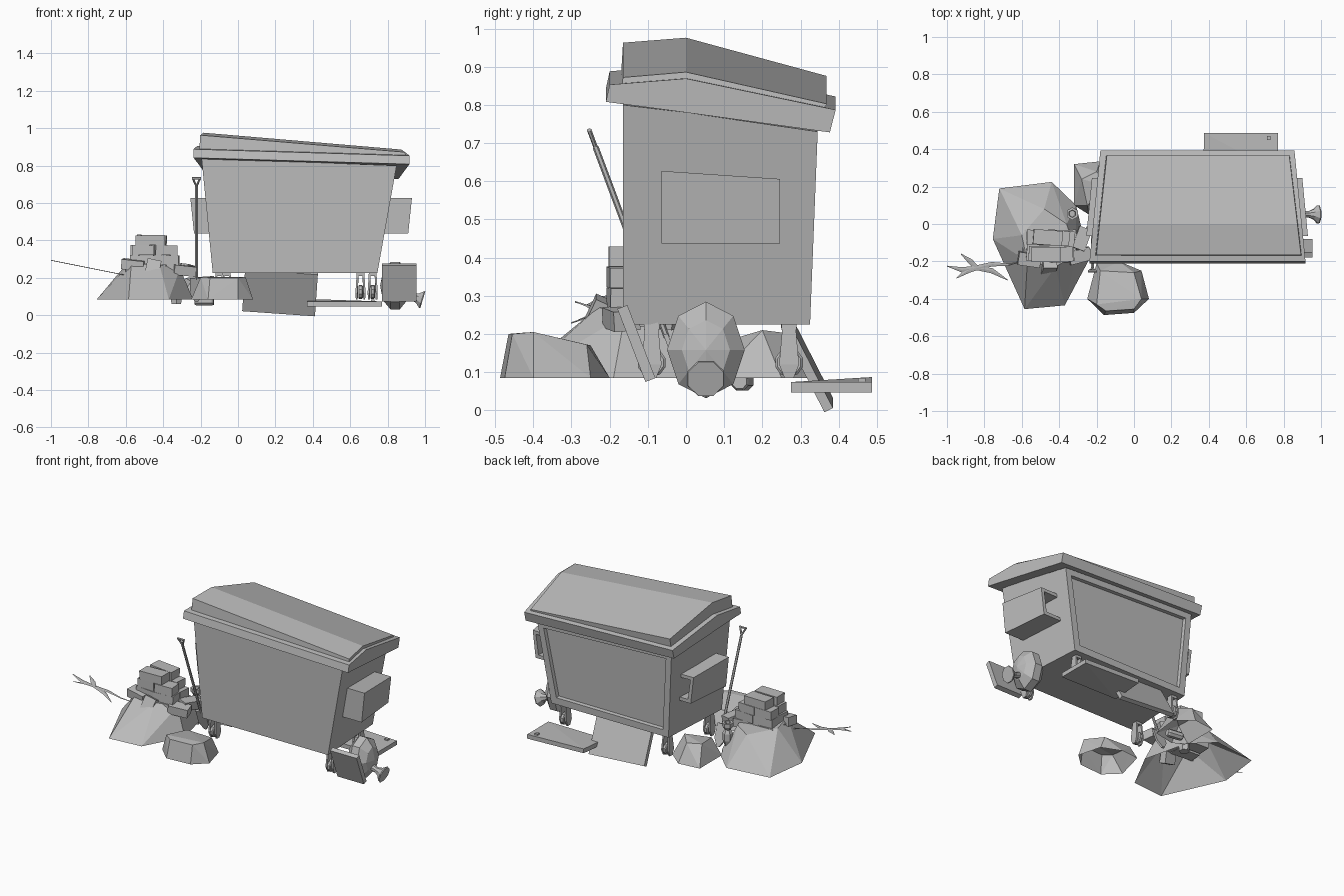
import bpy, bmesh, math, random
from mathutils import Vector, Matrix, Euler

if "Cube" in bpy.data.objects:
    bpy.data.objects.remove(bpy.data.objects["Cube"], do_unlink=True)
random.seed(4)

grey = bpy.data.materials.new("plain grey")
grey.use_nodes = True
grey.diffuse_color = (0.5, 0.5, 0.5, 1)
grey.node_tree.nodes["Principled BSDF"].inputs["Base Color"].default_value = (0.5, 0.5, 0.5, 1)


def finish(name, bm):
    bmesh.ops.recalc_face_normals(bm, faces=bm.faces)
    mesh = bpy.data.meshes.new(name)
    bm.to_mesh(mesh)
    bm.free()
    mesh.materials.append(grey)
    ob = bpy.data.objects.new(name, mesh)
    bpy.context.collection.objects.link(ob)


def box(name, loc, size, rot=(0, 0, 0)):
    bm = bmesh.new()
    m = Matrix.Translation(loc) @ Euler([math.radians(a) for a in rot]).to_matrix().to_4x4()
    bmesh.ops.create_cube(bm, size=1, matrix=m @ Matrix.Diagonal((*size, 1)))
    finish(name, bm)


def lathe(name, start, end, profile, sides):
    """Sweep (distance along axis 0..1, radius) pairs from start to end."""
    a, b = Vector(start), Vector(end)
    q = (b - a).to_track_quat('Z', 'Y')
    bm = bmesh.new()
    rings = []
    for t, r in profile:
        angles = [2 * math.pi * (i + 0.5) / sides for i in range(sides)]
        rings.append([bm.verts.new(a.lerp(b, t) + q @ Vector((r * math.cos(w), r * math.sin(w), 0))) for w in angles])
    for lo, hi in zip(rings, rings[1:]):
        for i in range(sides):
            j = (i + 1) % sides
            bm.faces.new((lo[i], lo[j], hi[j], hi[i]))
    bm.faces.new(rings[0])
    bm.faces.new(rings[-1])
    finish(name, bm)


def loft(rings):
    """Stack six-point rings: front pair, ridge right, back pair, ridge left."""
    bm = bmesh.new()
    vs = [[bm.verts.new(p) for p in r] for r in rings]
    for lo, hi in zip(vs, vs[1:]):
        for i in range(6):
            j = (i + 1) % 6
            bm.faces.new((lo[i], lo[j], hi[j], hi[i]))
    for r in (vs[0], vs[-1]):
        bm.faces.new((r[0], r[1], r[2], r[5]))
        bm.faces.new((r[2], r[3], r[4], r[5]))
    return bm


def ring(front, back, ys, left_z, right_z):
    """Trapezoid plan; z is listed as front, ridge, back for each end."""
    yf, yb = ys
    t = (0 - yf) / (yb - yf)
    ml, mr = [f + (b - f) * t for f, b in zip(front, back)]
    return [(front[0], yf, left_z[0]), (front[1], yf, right_z[0]), (mr, 0, right_z[1]),
            (back[1], yb, right_z[2]), (back[0], yb, left_z[2]), (ml, 0, left_z[1])]


def hull_mesh(pts):
    bm = bmesh.new()
    for p in pts:
        bm.verts.new(p)
    res = bmesh.ops.convex_hull(bm, input=bm.verts)
    inner = {v for v in res["geom_interior"] if isinstance(v, bmesh.types.BMVert)}
    bmesh.ops.delete(bm, geom=list(inner), context='VERTS')
    bmesh.ops.recalc_face_normals(bm, faces=bm.faces)
    bm.normal_update()
    return bm


def hull(name, pts):
    finish(name, hull_mesh(pts))


def recess(bm, margin, depth):
    """Sink a panel into the face that looks backwards."""
    bmesh.ops.recalc_face_normals(bm, faces=bm.faces)
    bm.normal_update()
    panel = [f for f in bm.faces if f.normal.y > 0.9]
    bmesh.ops.inset_region(bm, faces=panel, thickness=margin, depth=0)
    bmesh.ops.inset_region(bm, faces=panel, thickness=0.004, depth=-depth)


# container body with a recessed back panel
low = [0.225] * 3
bm = loft([
    ring((-0.135, 0.745), (-0.105, 0.715), (-0.165, 0.325), low, low),
    ring((-0.195, 0.848), (-0.14, 0.80), (-0.165, 0.345), (0.84, 0.82, 0.77), (0.80, 0.78, 0.73))])
recess(bm, 0.057, 0.022)
finish("container_body", bm)

# rim and sloping lid
finish("rim", loft([
    ring((-0.238, 0.917), (-0.18, 0.858), (-0.21, 0.377), (0.842, 0.816, 0.765), (0.808, 0.78, 0.728)),
    ring((-0.238, 0.917), (-0.18, 0.858), (-0.20, 0.392), (0.888, 0.905, 0.822), (0.853, 0.869, 0.787))]))
finish("lid", loft([
    ring((-0.207, 0.898), (-0.15, 0.835), (-0.17, 0.362), (0.88, 0.89, 0.81), (0.84, 0.855, 0.775)),
    ring((-0.202, 0.893), (-0.145, 0.83), (-0.165, 0.368), (0.963, 0.976, 0.876), (0.872, 0.886, 0.803))]))

# lifting pockets that follow the end walls, with a slot at the back
for side, s, outer, inner in (("left", 1, 0.93, 0.78), ("right", -1, -0.255, -0.125)):
    bm = bmesh.new()
    bmesh.ops.create_cube(bm, size=1)
    for v in bm.verts:
        x, y, z = v.co
        x = outer if x * s > 0 else inner
        x -= s * ((0.03 if y > 0 else 0) + (0.02 if z < 0 else 0))
        top = 0.606 if y > 0 else 0.627
        v.co = (x, 0.246 if y > 0 else -0.064, top if z > 0 else 0.437)
    recess(bm, 0.03, 0.12)
    finish(side + "_lift_pocket", bm)

# castors: wheel between two rounded fork plates
for i, (x, y) in enumerate([(0.72, -0.09), (0.655, 0.27), (-0.10, -0.09), (-0.06, 0.27)]):
    lathe(f"wheel_{i}", (x - 0.012, y, 0.125), (x + 0.012, y, 0.125), [(0, 0.032), (0.2, 0.038), (0.8, 0.038), (1, 0.032)], 10)
    box(f"castor_mount_{i}", (x, y, 0.22), (0.035, 0.04, 0.02))
    for s in (-1, 1):
        hull(f"fork_{i}_{s}", [(x + s * (o + spread), y + w, z) for o in (0.010, 0.020) for spread, w, z in (
            (0, -0.016, 0.235), (0, 0.016, 0.235), (0.007, -0.026, 0.12), (0.007, 0.026, 0.12),
            (0.005, -0.012, 0.085), (0.005, 0.012, 0.085))])

# boards: leaning behind, warped on the ground, tilted at the right end
box("leaning_board", (0.225, 0.317, 0.125), (0.39, 0.025, 0.25), (27, 4, 0))
hull("flat_board", [(x, y, z + h) for x, y, z in (
    (0.37, 0.28, 0.047), (0.77, 0.275, 0.047), (0.77, 0.487, 0.047), (0.375, 0.487, 0.06)) for h in (0, 0.027)])
box("flat_board_knob", (0.72, 0.46, 0.078), (0.02, 0.02, 0.014))
box("tilted_board", (0.863, -0.13, 0.175), (0.185, 0.028, 0.205), (21, 0, 0))

# faceted drum with a flared foot
bm = bmesh.new()
bmesh.ops.create_uvsphere(bm, u_segments=8, v_segments=5, radius=1)
bmesh.ops.transform(bm, verts=bm.verts, matrix=Matrix.Translation((0.84, 0.052, 0.158))
                    @ Matrix.Diagonal((0.08, 0.107, 0.133, 1)) @ Matrix.Rotation(math.radians(90), 4, 'Y'))
finish("drum", bm)
lathe("drum_foot", (0.88, 0.052, 0.115), (0.988, 0.052, 0.082),
      [(0, 0.022), (0.5, 0.018), (0.75, 0.03), (0.95, 0.052), (1, 0.05)], 8)


# rubble mounds: open-bottomed faceted shells
def mound(name, base, tops):
    bm = hull_mesh([(x, y, 0.085) for x, y in base] + tops)
    bmesh.ops.delete(bm, geom=[f for f in bm.faces if f.normal.z < -0.95], context='FACES')
    finish(name, bm)


mound("large_mound",
      [(-0.72, 0.19), (-0.44, 0.225), (-0.31, 0.1), (-0.24, -0.19), (-0.37, -0.435), (-0.585, -0.455), (-0.755, -0.08)],
      [(-0.6, -0.06, 0.27), (-0.48, 0.08, 0.25), (-0.36, 0.0, 0.25), (-0.31, -0.16, 0.25), (-0.42, -0.23, 0.27), (-0.57, -0.2, 0.28)])
mound("front_rock",
      [(-0.2, -0.21), (-0.08, -0.2), (0.04, -0.25), (0.08, -0.4), (0, -0.475), (-0.16, -0.487), (-0.25, -0.4)],
      [(-0.2, -0.43, 0.203), (-0.15, -0.465, 0.2), (0.0, -0.455, 0.2), (0.04, -0.4, 0.205), (0.0, -0.26, 0.172), (-0.18, -0.25, 0.17)])
mound("back_rock",
      [(-0.32, 0.32), (-0.18, 0.335), (-0.08, 0.25), (-0.1, 0.08), (-0.24, 0.05), (-0.32, 0.1)],
      [(-0.28, 0.24, 0.2), (-0.2, 0.28, 0.2), (-0.13, 0.2, 0.21), (-0.25, 0.1, 0.18)])

# brick stack: stepped courses of paired bricks, one pair on top
for course, (width, count) in enumerate([(0.30, 2), (0.27, 2), (0.24, 2), (0.16, 1)]):
    z, length = 0.24 + course * 0.054, width / count
    for row, y in enumerate((-0.165, -0.07)):
        for k in range(count):
            x = -0.445 - 0.005 * course + (k - (count - 1) / 2) * length + random.uniform(-0.012, 0.012)
            box(f"brick_{course}_{row}_{k}", (x, y + random.uniform(-0.008, 0.008), z), (length * 0.97, 0.08, 0.053),
                (0, random.uniform(-2, 2), random.uniform(-7, 7)))
for i, (x, y, z, turn) in enumerate([(-0.28, -0.08, 0.245, 70), (-0.29, -0.17, 0.24, 15), (-0.56, -0.19, 0.27, -8)]):
    box(f"loose_brick_{i}", (x, y, z), (0.12, 0.07, 0.053), (5, 6, turn))
box("sliding_brick", (-0.46, -0.24, 0.23), (0.075, 0.05, 0.13), (-25, 12, 0))

# shovel leaning on the front corner
top, foot = Vector((-0.222, -0.237, 0.69)), Vector((-0.222, -0.05, 0.19))
lathe("shovel_handle", foot, top, [(0, 0.008), (1, 0.008)], 6)
up = (top - foot).normalized()
grip = top + up * 0.045
lathe("shovel_grip", grip + Vector((-0.023, 0, 0)), grip + Vector((0.023, 0, 0)), [(0, 0.007), (1, 0.007)], 6)
for s in (-1, 1):
    lathe(f"shovel_yoke_{s}", top, grip + Vector((s * 0.02, 0, 0)), [(0, 0.006), (1, 0.006)], 6)
across = up.cross(Vector((1, 0, 0))) * 0.006
hull("shovel_blade", [foot - up * d + Vector((w * s, 0, 0)) + across * k for s in (-1, 1) for k in (-1, 1)
                      for d, w in ((-0.01, 0.035), (0.08, 0.035), (0.125, 0.008))])

# small post and can beside the mound
lathe("ringed_post", (-0.33, 0.055, 0.06), (-0.33, 0.055, 0.28),
      [(0, 0.03), (0.2, 0.034), (0.35, 0.018), (0.5, 0.03), (0.7, 0.03), (0.8, 0.018), (0.9, 0.034), (1, 0.034), (1, 0.02), (0.9, 0.018)], 6)
lathe("fallen_can", (-0.23, 0.155, 0.075), (-0.13, 0.14, 0.075), [(0, 0.02), (0.1, 0.025), (0.9, 0.025), (1, 0.02)], 8)


# dry branch: thin flat strips that taper and follow one gentle slope
def strip(name, path, widths):
    pts = [Vector((x, y, 0.29 - (x + 0.98) * 0.2)) for x, y in path]
    bm = bmesh.new()
    rows = []
    for i, p in enumerate(pts):
        along = pts[min(i + 1, len(pts) - 1)] - pts[max(i - 1, 0)]
        side = along.cross(Vector((0, 0, 1))).normalized() * widths[i]
        rows.append([bm.verts.new(p + side * s + Vector((0, 0, h))) for s, h in ((-1, 0), (0, 0.002), (1, 0), (0, -0.002))])
    for lo, hi in zip(rows, rows[1:]):
        for k in range(4):
            bm.faces.new((lo[k], lo[(k + 1) % 4], hi[(k + 1) % 4], hi[k]))
    bm.faces.new(rows[0])
    bm.faces.new(rows[-1])
    finish(name, bm)


hub = (-0.84, -0.235)
strip("branch_stem", [hub, (-0.76, -0.215), (-0.67, -0.217), (-0.6, -0.2)], [0.014, 0.012, 0.006, 0.002])
for i, (mid, tip) in enumerate([((-0.875, -0.2), (-0.925, -0.16)), ((-0.92, -0.245), (-1.0, -0.225)),
                                ((-0.89, -0.25), (-0.95, -0.29)), ((-0.76, -0.25), (-0.675, -0.3))]):
    strip(f"branch_twig_{i}", [hub, mid, tip], [0.012, 0.014, 0.002])
